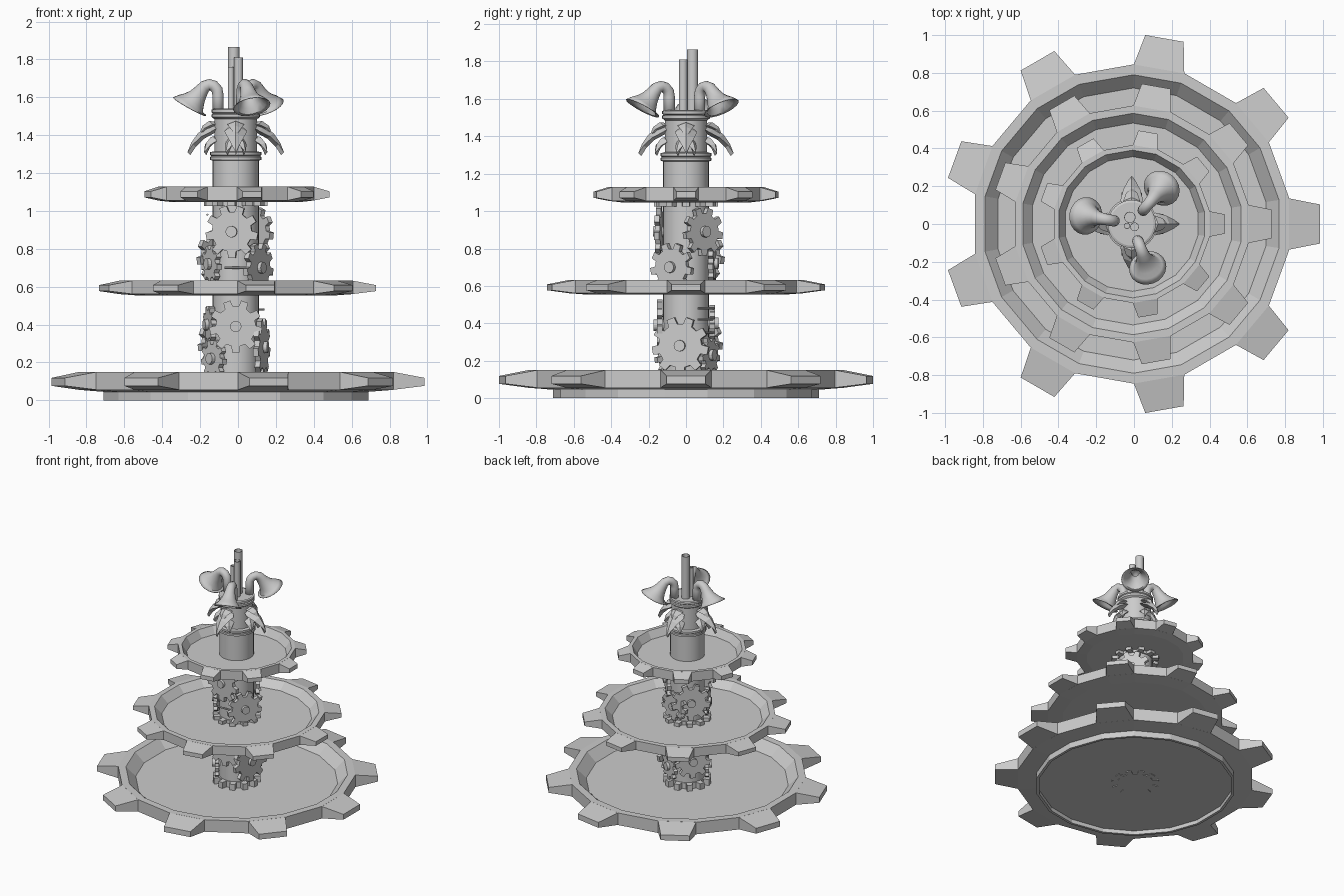
import bpy, bmesh
from math import sin, cos, pi, radians, atan2
from mathutils import Matrix, Vector

if "Cube" in bpy.data.objects:
    bpy.data.objects.remove(bpy.data.objects["Cube"])

C = Vector((-0.012, 0, 0))   # axis of the fountain


def finish(name, bm, smooth=False, loc=C):
    bmesh.ops.remove_doubles(bm, verts=bm.verts, dist=1e-5)
    bmesh.ops.recalc_face_normals(bm, faces=bm.faces)
    me = bpy.data.meshes.new(name)
    bm.to_mesh(me)
    bm.free()
    ob = bpy.data.objects.new(name, me)
    ob.location = loc
    bpy.context.collection.objects.link(ob)
    if smooth:
        bpy.context.view_layer.objects.active = ob
        ob.select_set(True)
        bpy.ops.object.shade_smooth_by_angle(angle=radians(40))
        ob.select_set(False)
    return ob


def skin(bm, rings, closed=True):
    """Join rings of points with quads."""
    vs = [[bm.verts.new(p) for p in r] for r in rings]
    n = len(vs[0])
    for a, b in zip(vs, vs[1:]):
        for i in range(n if closed else n - 1):
            j = (i + 1) % n
            bm.faces.new((a[i], a[j], b[j], b[i]))
    return vs


def lathe(bm, profile, angles):
    return skin(bm, [[(r * cos(a), r * sin(a), z) for a in angles] for r, z in profile])


def circle(n):
    return [2 * pi * i / n for i in range(n)]


# Gear shaped dishes
def dish(name, R, z0, z1, foot):
    bm = bmesh.new()
    base, tip = radians(9.3), radians(5.9)
    mids = [radians(40 * i) for i in range(9)]
    angles = [m + s * base for m in mids for s in (-1, 1)]
    h = z1 - z0
    floor = z0 + 0.32 * h
    under = [(0.12, z0), (0.7 * R, z0)]
    if foot:
        under = [(0.12, 0.03), (0.69, 0.03), (0.69, 0), (0.71, 0), (0.71, z0)]
    prof = under + [(0.845 * R, z0 + 0.1 * h), (0.845 * R, z1), (0.79 * R, z1),
                    (0.72 * R, floor), (0.12, floor)]
    lathe(bm, prof, angles)
    # tapered teeth
    for m in mids:
        rings = []
        for r, a, lo, hi in ((0.842, base, 0.1, 1), (1.003, tip, 0.3, 0.7)):
            rings.append([(r * R * cos(m + s * a), r * R * sin(m + s * a), z0 + k * h)
                          for s, k in ((-1, lo), (1, lo), (1, hi), (-1, hi))])
        vs = skin(bm, rings)
        bm.faces.new(vs[1])
    finish(name, bm)


dish("lower_dish", 1.0, 0.045, 0.15, True)
dish("middle_dish", 0.742, 0.553, 0.632, False)
dish("upper_dish", 0.495, 1.047, 1.128, False)


# Flat cog with an optional hub
def cog(name, R, thick, mat, teeth=9, root=0.76, hub=True):
    bm = bmesh.new()
    out = []
    step = 2 * pi / teeth
    for i in range(teeth):
        for f, r in ((-0.3, root), (-0.2, 1), (0.2, 1), (0.3, root)):
            a = (i + f) * step
            out.append((r * R * cos(a), r * R * sin(a)))
    vs = skin(bm, [[(x, y, z) for x, y in out] for z in (-thick / 2, thick / 2)])
    for v in vs:
        bm.faces.new(v)
    if hub:
        bmesh.ops.create_cone(bm, cap_ends=True, segments=16, radius1=0.03, radius2=0.03,
                              depth=thick + 0.04)
    bm.transform(mat)
    finish(name, bm)


def on_wall(az, d, z):
    return (Matrix.Rotation(radians(az), 4, 'Z') @ Matrix.Translation((d, 0, z))
            @ Matrix.Rotation(pi / 2, 4, 'Y'))


# Cogs on the column wall: azimuth, height, radius
for i, (az, z, r) in enumerate([
        (-90, 0.39, 0.14), (-98, 0.89, 0.14), (-12, 0.28, 0.155), (-32, 0.7, 0.13),
        (40, 0.89, 0.13), (195, 0.4, 0.1), (215, 0.22, 0.1), (205, 0.72, 0.1),
        (135, 0.76, 0.14), (90, 0.4, 0.1), (62, 0.23, 0.1), (85, 0.72, 0.11), (140, 0.3, 0.13)]):
    cog(f"wall_cog_{i}", r, 0.028, on_wall(az, 0.14, z))

# Collar cogs where the column meets the dishes
for nm, z, t in (("lower", 0.075, 0.1), ("middle", 0.58, 0.05), ("upper", 1.04, 0.03)):
    cog(nm + "_collar", 0.17, t, Matrix.Translation((0, 0, z)), 11, 0.76, False)

# Thin rungs beside the cogs
for i, (az, z) in enumerate([(-90, 0.7), (180, 0.98), (45, 0.35), (45, 0.42), (45, 0.48)]):
    bm = bmesh.new()
    bmesh.ops.create_cone(bm, cap_ends=True, segments=8, radius1=0.006, radius2=0.006, depth=0.12)
    bm.transform(on_wall(az, 0.15, z) @ Matrix.Rotation(pi / 2, 4, 'X'))
    finish(f"rung_{i}", bm, True)

# Column with flanges
bm = bmesh.new()
lathe(bm, [(0.122, 0.03), (0.122, 1.265), (0.135, 1.27), (0.135, 1.285), (0.13, 1.29),
           (0.135, 1.295), (0.135, 1.31), (0.113, 1.315), (0.113, 1.485), (0.127, 1.495),
           (0.127, 1.51), (0.12, 1.515), (0.127, 1.52), (0.127, 1.535), (0.115, 1.54)], circle(32))
finish("column", bm, True)

# Top cap, pierced by the open pipes
bm = bmesh.new()
bmesh.ops.create_cone(bm, cap_ends=True, segments=32, radius1=0.118, radius2=0.118, depth=0.02)
cap = finish("column_cap", bm, True, C + Vector((0, 0, 1.525)))
for i, (x, y, r, top) in enumerate([(-0.022, 0.035, 0.03, 1.865), (0.003, -0.015, 0.023, 1.81),
                                    (-0.037, -0.01, 0.016, 1.76)]):
    bm = bmesh.new()
    lathe(bm, [(r - 0.003, 1.5), (r - 0.003, top), (r, top), (r, 1.5)], circle(20))
    finish(f"pipe_{i}", bm, True, Vector((x, y, 0)))
    bm = bmesh.new()
    bmesh.ops.create_cone(bm, cap_ends=True, segments=20, radius1=r - 0.002, radius2=r - 0.002, depth=0.1)
    cut = finish(f"cap_cutter_{i}", bm, False, Vector((x, y, 1.525)))
    cut.hide_render = True
    cut.hide_set(True)
    mod = cap.modifiers.new("hole", 'BOOLEAN')
    mod.operation = 'DIFFERENCE'
    mod.object = cut


# Gooseneck horns
PATH = [(0.095, 1.5, 0.03), (0.095, 1.61, 0.03), (0.1, 1.64, 0.03), (0.118, 1.66, 0.03),
        (0.14, 1.667, 0.03), (0.165, 1.657, 0.033), (0.187, 1.63, 0.039), (0.207, 1.603, 0.049),
        (0.225, 1.58, 0.064), (0.24, 1.562, 0.082), (0.247, 1.552, 0.1)]
for k, az in enumerate((50, 170, 290)):
    bm = bmesh.new()
    rings = []
    for i, (r, z, w) in enumerate(PATH):
        a, b = PATH[max(i - 1, 0)], PATH[min(i + 1, len(PATH) - 1)]
        t = atan2(b[1] - a[1], b[0] - a[0])
        if i == len(PATH) - 1:
            t = radians(-61)
        rings.append([(r - sin(t) * w * cos(q), w * sin(q), z + cos(t) * w * cos(q))
                      for q in circle(20)])
    skin(bm, rings)
    bm.transform(Matrix.Rotation(radians(az), 4, 'Z'))
    horn = finish(f"horn_{k}", bm, True)
    s = horn.modifiers.new("wall", 'SOLIDIFY')
    s.thickness = 0.004


# Curved leaf ornaments: profile (r, z, half width), turned sideways by yaw
def leaf(bm, prof, az, yaw):
    m = (Matrix.Rotation(radians(az), 4, 'Z') @ Matrix.Translation((0.1, 0, 0))
         @ Matrix.Rotation(radians(yaw), 4, 'Z'))
    rings = [[m @ Vector((r - 0.1 - 0.4 * w, -w, z - 0.4 * w)), m @ Vector((r - 0.1, 0, z)),
              m @ Vector((r - 0.1 - 0.4 * w, w, z - 0.4 * w)),
              m @ Vector((r - 0.115 - 0.4 * w, 0, z - 0.015 - 0.3 * w))] for r, z, w in prof]
    skin(bm, rings)


LONG = [(0.1, 1.46, 0.035), (0.15, 1.445, 0.06), (0.2, 1.41, 0.045), (0.235, 1.36, 0.022), (0.255, 1.31, 0.001)]
SHORT = [(0.1, 1.47, 0.03), (0.14, 1.475, 0.045), (0.175, 1.45, 0.03), (0.195, 1.4, 0.001)]
LOW = [(0.1, 1.4, 0.03), (0.14, 1.39, 0.04), (0.17, 1.36, 0.025), (0.185, 1.31, 0.001)]
for k in range(4):
    bm = bmesh.new()
    leaf(bm, LONG, 90 * k, 0)
    leaf(bm, SHORT, 90 * k, 0)
    for s in (-1, 1):
        leaf(bm, LOW, 90 * k, 38 * s)
    finish(f"leaf_ornament_{k}", bm)
